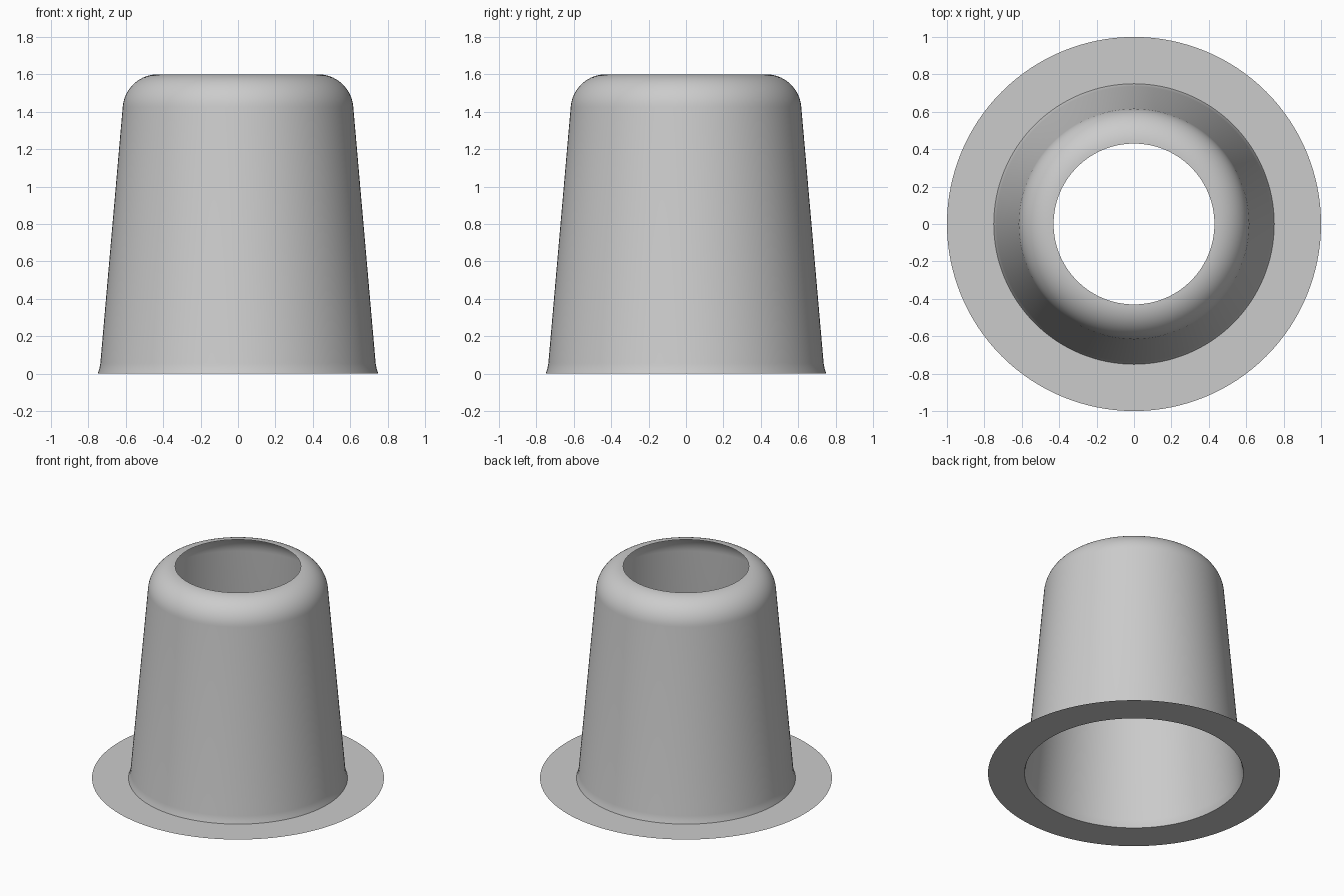
import bpy, bmesh
from math import cos, sin, pi, radians

cube = bpy.data.objects.get("Cube")
if cube:
    bpy.data.objects.remove(cube, do_unlink=True)

SEGMENTS = 128

# One flat grey for the whole sheet
grey = bpy.data.materials.new("light_grey")
grey.use_nodes = True
colour = (0.6, 0.6, 0.6, 1)
grey.diffuse_color = colour
grey.node_tree.nodes["Principled BSDF"].inputs["Base Color"].default_value = colour


def lathe(name, profile):
    """Spin an open (radius, height) profile around z into a thin sheet."""
    bm = bmesh.new()
    rings = [[bm.verts.new((r * cos(2 * pi * i / SEGMENTS), r * sin(2 * pi * i / SEGMENTS), z))
              for i in range(SEGMENTS)] for r, z in profile]
    for low, high in zip(rings, rings[1:]):
        for i in range(SEGMENTS):
            j = (i + 1) % SEGMENTS
            bm.faces.new((low[i], low[j], high[j], high[i]))
    mesh = bpy.data.meshes.new(name)
    bm.to_mesh(mesh)
    bm.free()
    mesh.materials.append(grey)
    obj = bpy.data.objects.new(name, mesh)
    bpy.context.collection.objects.link(obj)
    bpy.ops.object.select_all(action='DESELECT')
    obj.select_set(True)
    bpy.context.view_layer.objects.active = obj
    bpy.ops.object.shade_smooth_by_angle(angle=radians(35))
    return obj


# Flat flange, flared foot, tapered wall and rounded shoulder around the open top
flange_and_foot = [(1, 0), (0.75, 0), (0.742, 0.025), (0.736, 0.055)]
shoulder = [(0.43 + 0.187 * cos(radians(a)), 1.41 + 0.19 * sin(radians(a)))
            for a in range(5, 91, 5)]
lathe("flanged_sleeve", flange_and_foot + shoulder)
